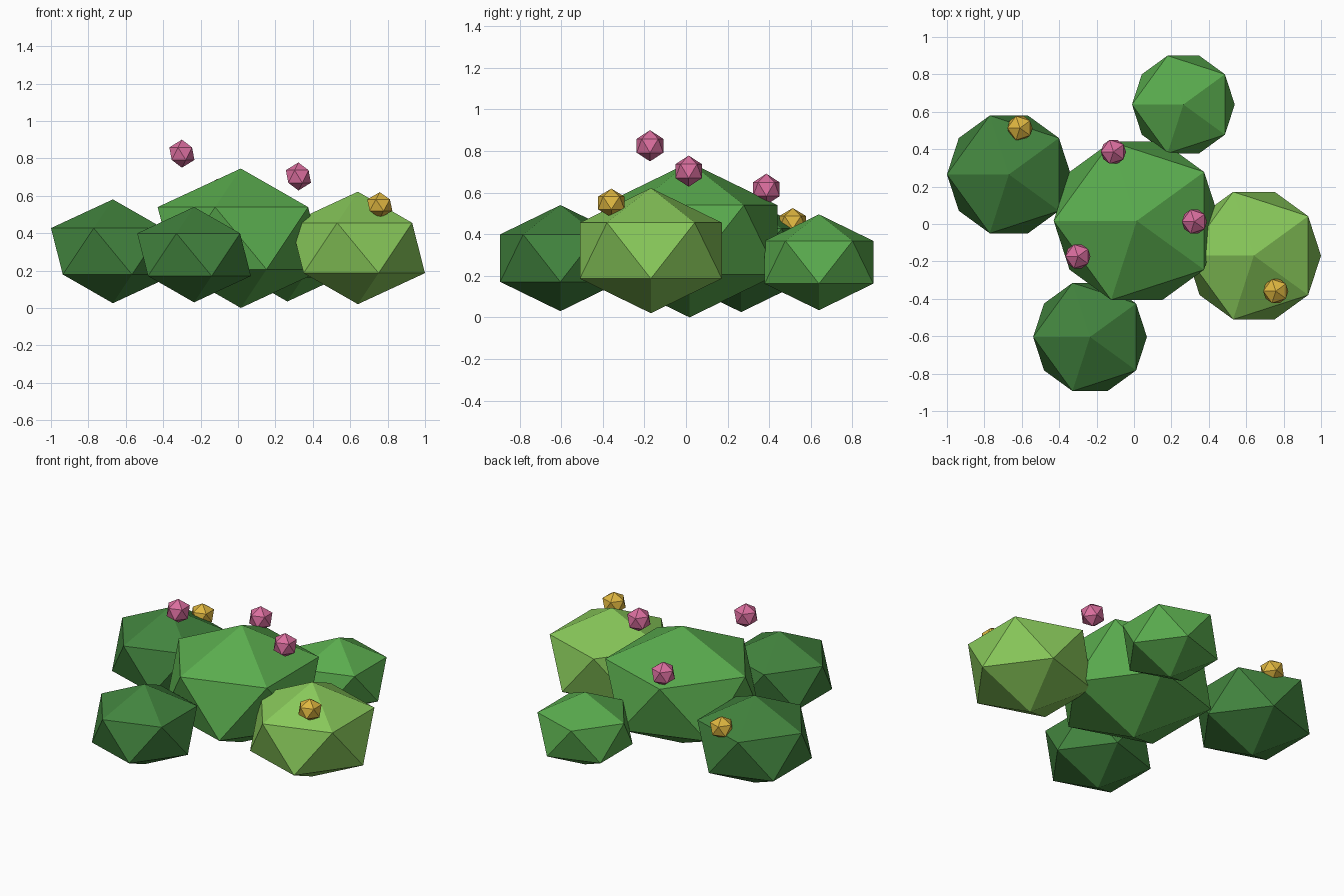
import bpy
import math

if "Cube" in bpy.data.objects:
    bpy.data.objects.remove(bpy.data.objects["Cube"])


def linear(c):
    c /= 255
    return c / 12.92 if c <= 0.04045 else ((c + 0.055) / 1.055) ** 2.4


def material(name, r, g, b):
    m = bpy.data.materials.new(name)
    m.diffuse_color = (linear(r), linear(g), linear(b), 1)
    m.use_nodes = True
    m.node_tree.nodes["Principled BSDF"].inputs["Base Color"].default_value = m.diffuse_color
    return m


mid_green = material("mid green", 90, 172, 78)
dark_green = material("dark green", 66, 132, 62)
light_green = material("light green", 136, 200, 90)
pink = material("pink", 218, 110, 158)
yellow = material("yellow", 222, 182, 64)


def ball(name, centre, radius, height_ratio, mat):
    """Flat-shaded 20-sided ball, squashed in z."""
    bpy.ops.mesh.primitive_ico_sphere_add(subdivisions=1, radius=1, location=centre,
                                          rotation=(0, 0, math.pi))
    ob = bpy.context.object
    ob.name = name
    ob.scale = (radius, radius, radius * height_ratio)
    bpy.ops.object.transform_apply(location=False, rotation=True, scale=True)
    ob.data.materials.append(mat)


# Leafy clumps
ball("centre_clump", (0.015, 0.017, 0.373), 0.497, 0.75, mid_green)
ball("right_clump", (0.641, -0.169, 0.321), 0.401, 0.75, light_green)
ball("left_clump", (-0.669, 0.265, 0.303), 0.370, 0.75, dark_green)
ball("back_clump", (0.264, 0.639, 0.265), 0.307, 0.75, mid_green)
ball("front_clump", (-0.235, -0.604, 0.285), 0.340, 0.75, dark_green)

# Pink flowers
for i, p in enumerate([(-0.30, -0.173, 0.825), (0.323, 0.013, 0.703), (-0.11, 0.386, 0.616)]):
    ball(f"pink_flower_{i + 1}", p, 0.075, 1.0, pink)

# Yellow flowers
for i, p in enumerate([(0.758, -0.359, 0.55), (-0.61, 0.513, 0.457)]):
    ball(f"yellow_flower_{i + 1}", p, 0.075, 0.92, yellow)
